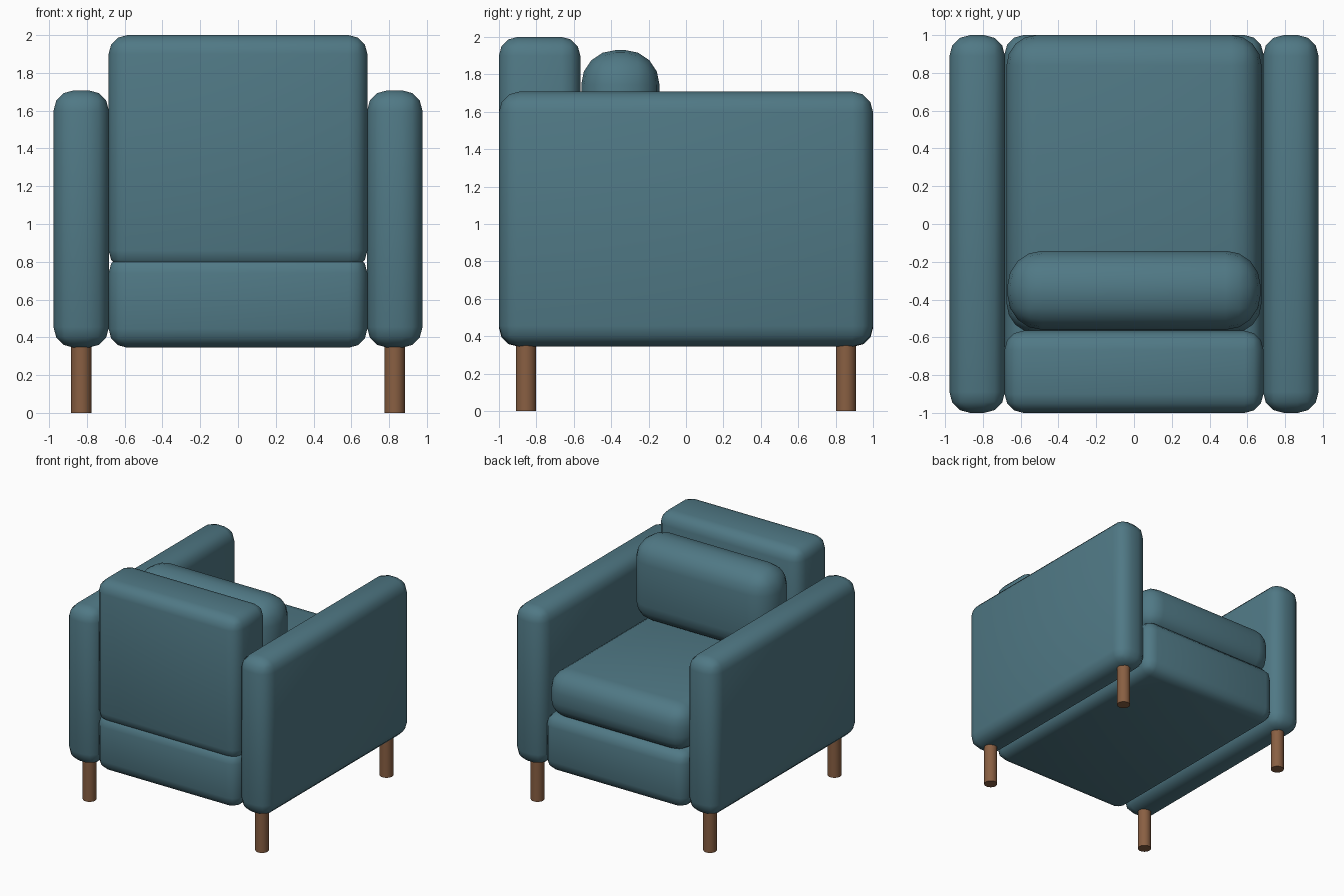
import bpy
import bmesh
import math
from mathutils import Vector

if "Cube" in bpy.data.objects:
    bpy.data.objects.remove(bpy.data.objects["Cube"])


def material(name, rgb):
    mat = bpy.data.materials.new(name)
    mat.diffuse_color = (*rgb, 1.0)
    mat.use_nodes = True
    mat.node_tree.nodes["Principled BSDF"].inputs["Base Color"].default_value = mat.diffuse_color
    return mat


fabric = material("teal_fabric", (0.08, 0.19, 0.235))
wood = material("brown_wood", (0.25, 0.115, 0.055))


def finish(name, bm, mat, angle):
    mesh = bpy.data.meshes.new(name)
    bm.to_mesh(mesh)
    bm.free()
    mesh.materials.append(mat)
    obj = bpy.data.objects.new(name, mesh)
    bpy.context.collection.objects.link(obj)
    bpy.ops.object.select_all(action='DESELECT')
    obj.select_set(True)
    bpy.context.view_layer.objects.active = obj
    bpy.ops.object.shade_smooth_by_angle(angle=math.radians(angle))
    return obj


def padded_box(name, lo, hi, radius, segments=3):
    """Upholstered block spanning lo..hi with rounded edges."""
    lo, hi = Vector(lo), Vector(hi)
    bm = bmesh.new()
    bmesh.ops.create_cube(bm, size=1.0)
    bmesh.ops.scale(bm, vec=hi - lo, verts=bm.verts)
    bmesh.ops.translate(bm, vec=(lo + hi) / 2, verts=bm.verts)
    bmesh.ops.bevel(bm, geom=bm.edges[:], offset=radius, segments=segments,
                    profile=0.5, affect='EDGES')
    return finish(name, bm, fabric, 60)


def leg(name, x, y, radius=0.054, height=0.42):
    bm = bmesh.new()
    bmesh.ops.create_cone(bm, cap_ends=True, segments=24, radius1=radius,
                          radius2=radius, depth=height)
    bmesh.ops.translate(bm, vec=(x, y, height / 2), verts=bm.verts)
    return finish(name, bm, wood, 40)


# Frame: base and backrest (the backrest stands at the -y end)
padded_box("base", (-0.685, -1.0, 0.345), (0.685, 1.0, 0.84), 0.1)
padded_box("backrest", (-0.685, -1.0, 0.76), (0.685, -0.565, 2.0), 0.1)

# Loose cushions
padded_box("seat_cushion", (-0.675, -0.58, 0.8), (0.675, 1.0, 1.21), 0.16, 4)
padded_box("back_cushion", (-0.67, -0.56, 1.2), (0.67, -0.142, 1.93), 0.185, 4)

# Arms and legs on both sides
for side, s in (("left", -1), ("right", 1)):
    x0, x1 = sorted((s * 0.683, s * 0.977))
    padded_box(f"{side}_arm", (x0, -1.0, 0.345), (x1, 1.0, 1.708), 0.11)
    leg(f"{side}_leg_near_backrest", s * 0.83, -0.855)
    leg(f"{side}_leg_near_seat_edge", s * 0.83, 0.855)
